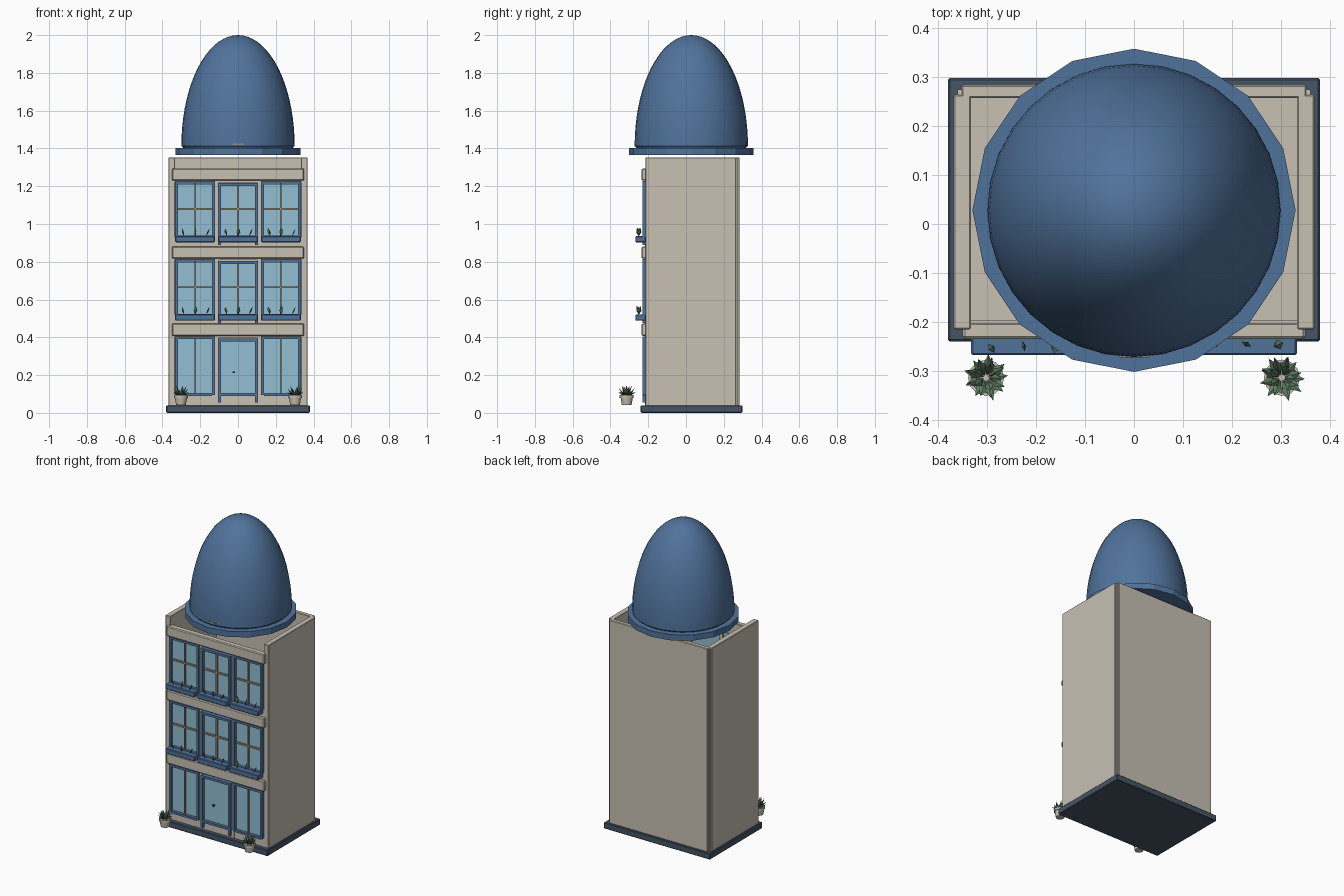
import bpy, bmesh, math, random
from mathutils import Vector, Matrix

if "Cube" in bpy.data.objects:
    bpy.data.objects.remove(bpy.data.objects["Cube"])

random.seed(4)

def mat(name, c):
    m = bpy.data.materials.new(name)
    m.diffuse_color = (*c, 1)
    m.use_nodes = True
    m.node_tree.nodes["Principled BSDF"].inputs["Base Color"].default_value = m.diffuse_color
    return m

STONE = mat("stone", (0.57, 0.53, 0.45))
BLUE = mat("blue", (0.08, 0.17, 0.33))
SLATE = mat("slate", (0.06, 0.09, 0.13))
GLASS = mat("glass", (0.29, 0.52, 0.64))
WOOD = mat("mullion", (0.33, 0.27, 0.21))
GREEN = mat("leaf", (0.12, 0.21, 0.13))

def finish(name, bm, m, smooth=None):
    bmesh.ops.recalc_face_normals(bm, faces=bm.faces)
    me = bpy.data.meshes.new(name)
    bm.to_mesh(me)
    bm.free()
    me.materials.append(m)
    o = bpy.data.objects.new(name, me)
    bpy.context.collection.objects.link(o)
    if smooth:
        bpy.context.view_layer.objects.active = o
        o.select_set(True)
        bpy.ops.object.shade_smooth_by_angle(angle=math.radians(smooth))
        o.select_set(False)
    return o

def boxes(name, m, items, bevel=0):
    """Each item is (x0, x1, y0, y1, z0, z1)."""
    bm = bmesh.new()
    for x0, x1, y0, y1, z0, z1 in items:
        M = Matrix.Translation(((x0+x1)/2, (y0+y1)/2, (z0+z1)/2)) @ Matrix.Diagonal((x1-x0, y1-y0, z1-z0, 1))
        bmesh.ops.create_cube(bm, size=1, matrix=M)
    o = finish(name, bm, m)
    if bevel:
        b = o.modifiers.new("bevel", 'BEVEL')
        b.width = bevel
        b.segments = 1
    return o

def lathe(name, m, profile, n, center, smooth=None):
    bm = bmesh.new()
    rings = []
    for r, z in profile:
        if r < 1e-5:
            rings.append([bm.verts.new((center[0], center[1], z))])
        else:
            rings.append([bm.verts.new((center[0] + r*math.cos(2*math.pi*i/n),
                                        center[1] + r*math.sin(2*math.pi*i/n), z)) for i in range(n)])
    for a, b in zip(rings, rings[1:]):
        for i in range(n):
            j = (i+1) % n
            vs = [a[i % len(a)], a[j % len(a)], b[j % len(b)], b[i % len(b)]]
            bm.faces.new(list(dict.fromkeys(vs)))
    return finish(name, bm, m, smooth)

def add_leaf(bm, base, direction, length, width):
    d = Vector(direction).normalized()
    q = d.to_track_quat('Z', 'Y')
    pts = [(0, 0, 0), (width/2, 0, .5), (0, width*.2, .5), (-width/2, 0, .5), (0, -width*.2, .5), (0, 0, 1)]
    v = [bm.verts.new(Vector(base) + q @ Vector((x, y, z*length))) for x, y, z in pts]
    for i in range(4):
        a, b = v[1+i], v[1+(i+1) % 4]
        bm.faces.new((v[0], b, a))
        bm.faces.new((v[5], a, b))

# Base and hollow shell with notched back corners
boxes("base", SLATE, [(-.38, .38, -.24, .298, 0, .04)], .004)
boxes("side_walls", STONE, [(s*.351-.018, s*.351+.018, -.215, .264, .035, 1.352) for s in (-1, 1)], .003)
boxes("back_wall", STONE, [(-.352, .352, .257, .284, .035, 1.352)], .003)
boxes("corner_fillers", STONE, [(s*.352-.008, s*.352+.008, .255, .275, .035, 1.35) for s in (-1, 1)])
boxes("floors", STONE, [(-.335, .335, -.2, .258, z, z+.02) for z in (.035, .43, .84)])

# Facade strips and raised bands
boxes("facade_strips", STONE,
      [(-.335, .335, -.214, -.196, a, b) for a, b in ((.04, .1), (.4, .52), (.81, .93), (1.22, 1.292))] +
      [(s*.113-.012, s*.113+.012, -.217, -.196, .04, 1.25) for s in (-1, 1)])
boxes("cornice_bands", STONE, [(-.35, .35, -.235, -.2, a, b)
      for a, b in ((.407, .473), (.817, .88), (1.23, 1.294))], .005)

# Windows
frames, panes, bars, plant_boxes = [], [], [], []
leaves = bmesh.new()
for level, (z0, z1) in enumerate(((.095, .405), (.515, .815), (.93, 1.228))):
    for col in (-1, 0, 1):
        cx = col*.2275
        a, b, t = cx-.105, cx+.105, .014
        yo = -.231
        low, top = (z0-.04, z1-.012) if col == 0 else (z0, z1)
        frames += [(a, a+t, yo, -.205, low, top), (b-t, b, yo, -.205, low, top),
                   (a+t, b-t, yo, -.205, top-t, top), (a+t, b-t, yo, -.205, z0-.005, z0+t-.005)]
        panes.append((a+.005, b-.005, -.212, -.204, z0, z1-.015))
        if level or col:
            bars.append((cx-.004, cx+.004, -.222, -.206, z0+.005, top-.01))
        if level:
            zm = z0+.15
            bars.append((a+t, b-t, -.222, -.206, zm-.005, zm+.005))
            plant_boxes.append((a, b, -.268, -.214, z0-.027, z0+.006))
            for k in (-1, 0, 1):
                add_leaf(leaves, (cx+k*.058, -.25, z0+.004),
                         (.35*k+.1, random.uniform(-.3, .3), 1), .048, .022)
boxes("window_frames", BLUE, frames)
boxes("window_glass", GLASS, panes)
boxes("window_mullions", WOOD, bars)
boxes("planter_boxes", BLUE, plant_boxes, .004)
finish("planter_leaves", leaves, GREEN)
boxes("door_handle", SLATE, [(-.03, -.016, -.225, -.206, .21, .218)])

# Dome and sixteen-sided rim
CY = .028
lathe("dome_rim", BLUE, [(0, 1.365), (.33, 1.365), (.33, 1.402), (0, 1.402)], 16, (0, CY))
prof = [(.288, 1.4), (.297, 1.412)]
prof += [(.3*math.cos(t), 1.412+.588*math.sin(t)) for t in [math.pi/2*i/18 for i in range(19)]]
lathe("dome", BLUE, prof, 32, (0, CY), 40)
boxes("dome_bar", WOOD, [(-.03, .03, -.273, -.262, 1.418, 1.426)])

# Potted plants beside the entrance
for s, side in ((-1, "left"), (1, "right")):
    c = (s*.302, -.314)
    lathe("pot_"+side, STONE, [(0, .043), (.026, .043), (.032, .08), (.037, .08), (.037, .094),
                               (.031, .094), (.03, .088), (0, .088)], 12, c, 30)
    bm = bmesh.new()
    for ring, (n, tilt, ln) in enumerate(((9, .55, .05), (8, 1.1, .058), (5, 2.4, .066))):
        for i in range(n):
            t = 2*math.pi*(i+.5*ring)/n + random.uniform(-.15, .15)
            add_leaf(bm, (c[0]+.006*math.cos(t), c[1]+.006*math.sin(t), .088),
                     (math.cos(t), math.sin(t), tilt), ln*random.uniform(.85, 1), .018)
    finish("foliage_"+side, bm, GREEN)
